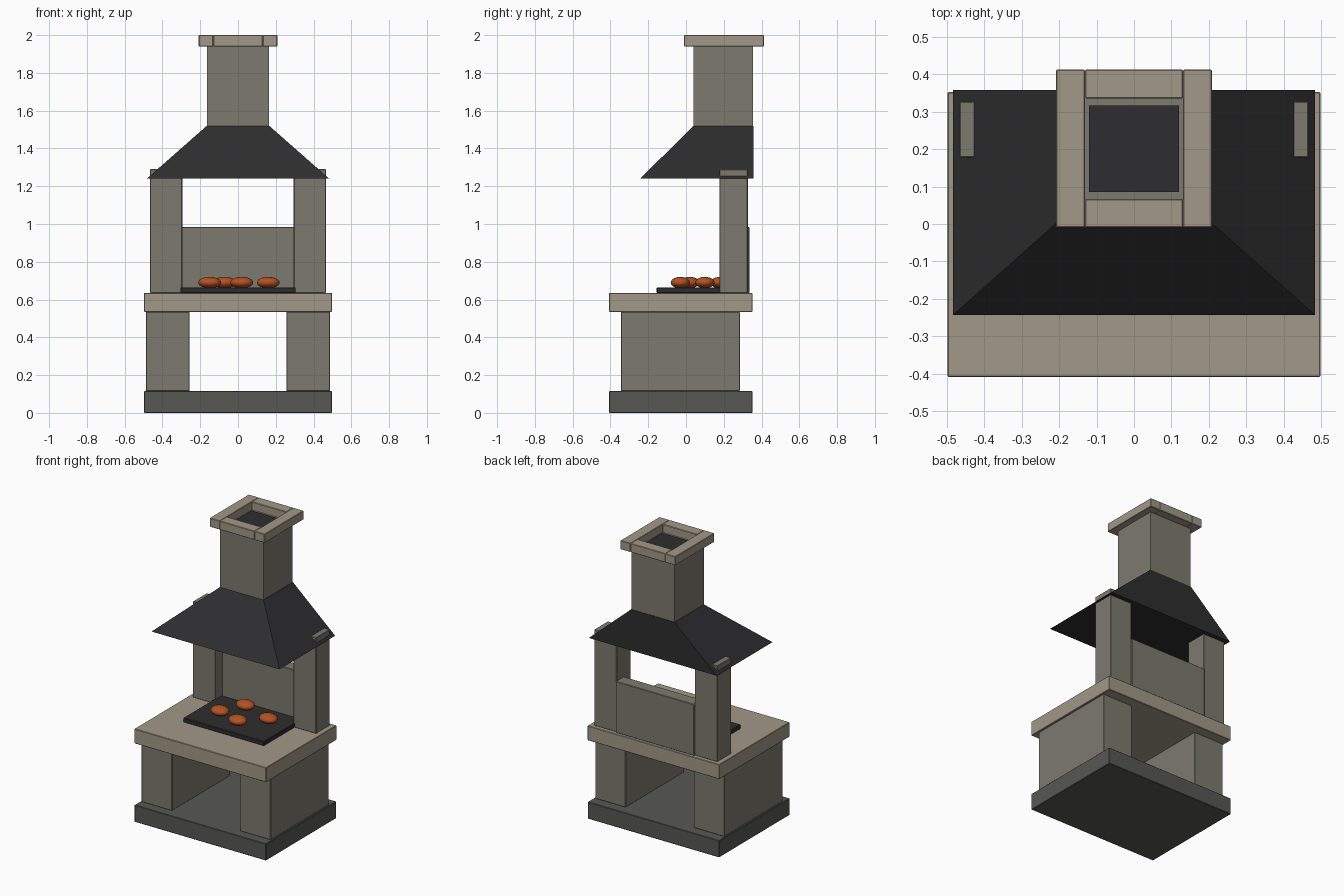
import bpy, bmesh
from mathutils import Matrix

if "Cube" in bpy.data.objects:
    bpy.data.objects.remove(bpy.data.objects["Cube"])


def material(name, color):
    m = bpy.data.materials.new(name)
    m.diffuse_color = (*color, 1)
    m.use_nodes = True
    m.node_tree.nodes["Principled BSDF"].inputs["Base Color"].default_value = m.diffuse_color
    return m


STONE = material("grey_stone", (0.205, 0.198, 0.158))
SLAB = material("beige_slab", (0.36, 0.315, 0.245))
BASE = material("dark_concrete", (0.095, 0.095, 0.088))
IRON = material("black_iron", (0.027, 0.027, 0.029))
COAL = material("glowing_coal", (0.45, 0.085, 0.016))


def finish(name, bm, mat):
    me = bpy.data.meshes.new(name)
    bm.to_mesh(me)
    bm.free()
    me.materials.append(mat)
    ob = bpy.data.objects.new(name, me)
    bpy.context.collection.objects.link(ob)
    return ob


def box(name, x, y, z, mat, bevel=0.003):
    """Box from (min, max) ranges, with a slight edge chamfer."""
    bm = bmesh.new()
    size = [r[1] - r[0] for r in (x, y, z)]
    mid = [(r[1] + r[0]) / 2 for r in (x, y, z)]
    bmesh.ops.create_cube(bm, size=1, matrix=Matrix.Translation(mid) @ Matrix.Diagonal((*size, 1)))
    if bevel:
        bmesh.ops.bevel(bm, geom=bm.edges[:], offset=bevel, segments=1, affect='EDGES')
    return finish(name, bm, mat)


def pair(name, x, y, z, mat):
    """Mirrored left and right boxes."""
    box(name + "_right", x, y, z, mat)
    box(name + "_left", (-x[1], -x[0]), y, z, mat)


# Plinth, legs and worktop
box("base_plinth", (-0.497, 0.497), (-0.408, 0.352), (0, 0.115), BASE)
pair("support_leg", (0.257, 0.488), (-0.345, 0.285), (0.115, 0.535), STONE)
box("worktop", (-0.498, 0.498), (-0.408, 0.352), (0.535, 0.635), SLAB)

# Fire surround
pair("hood_post", (0.295, 0.466), (0.177, 0.327), (0.635, 1.29), STONE)
box("back_panel", (-0.296, 0.296), (0.25, 0.335), (0.635, 0.985), STONE)

# Tray with coals
box("fire_tray", (-0.305, 0.305), (-0.155, 0.25), (0.635, 0.665), IRON)
for i, (x, y) in enumerate([(-0.15, 0.02), (0.02, -0.03), (-0.07, 0.18), (0.16, 0.10)]):
    bm = bmesh.new()
    bmesh.ops.create_uvsphere(bm, u_segments=24, v_segments=12, radius=1,
                              matrix=Matrix.Translation((x, y, 0.69)) @ Matrix.Diagonal((0.061, 0.051, 0.03, 1)))
    for f in bm.faces:
        f.smooth = True
    finish(f"coal_{i + 1}", bm, COAL)

# Tapered hood, upright at the back
bm = bmesh.new()
bmesh.ops.create_cube(bm, size=1)
for v in bm.verts:
    top, back = v.co.z > 0, v.co.y > 0
    side = 1 if v.co.x > 0 else -1
    v.co.x = side * (0.165 if top else 0.483)
    v.co.y = 0.358 if back else (0.04 if top else -0.243)
    v.co.z = 1.52 if top else 1.24
finish("smoke_hood", bm, IRON)

# Chimney with framed cap and dark flue
box("chimney", (-0.163, 0.163), (0.04, 0.355), (1.515, 1.945), STONE, 0)
box("flue_opening", (-0.12, 0.12), (0.086, 0.316), (1.94, 1.95), IRON, 0)
pair("cap_side", (0.131, 0.208), (-0.01, 0.412), (1.94, 2.0), SLAB)
box("cap_front", (-0.131, 0.131), (-0.01, 0.067), (1.94, 2.0), SLAB)
box("cap_back", (-0.131, 0.131), (0.335, 0.412), (1.94, 2.0), SLAB)
